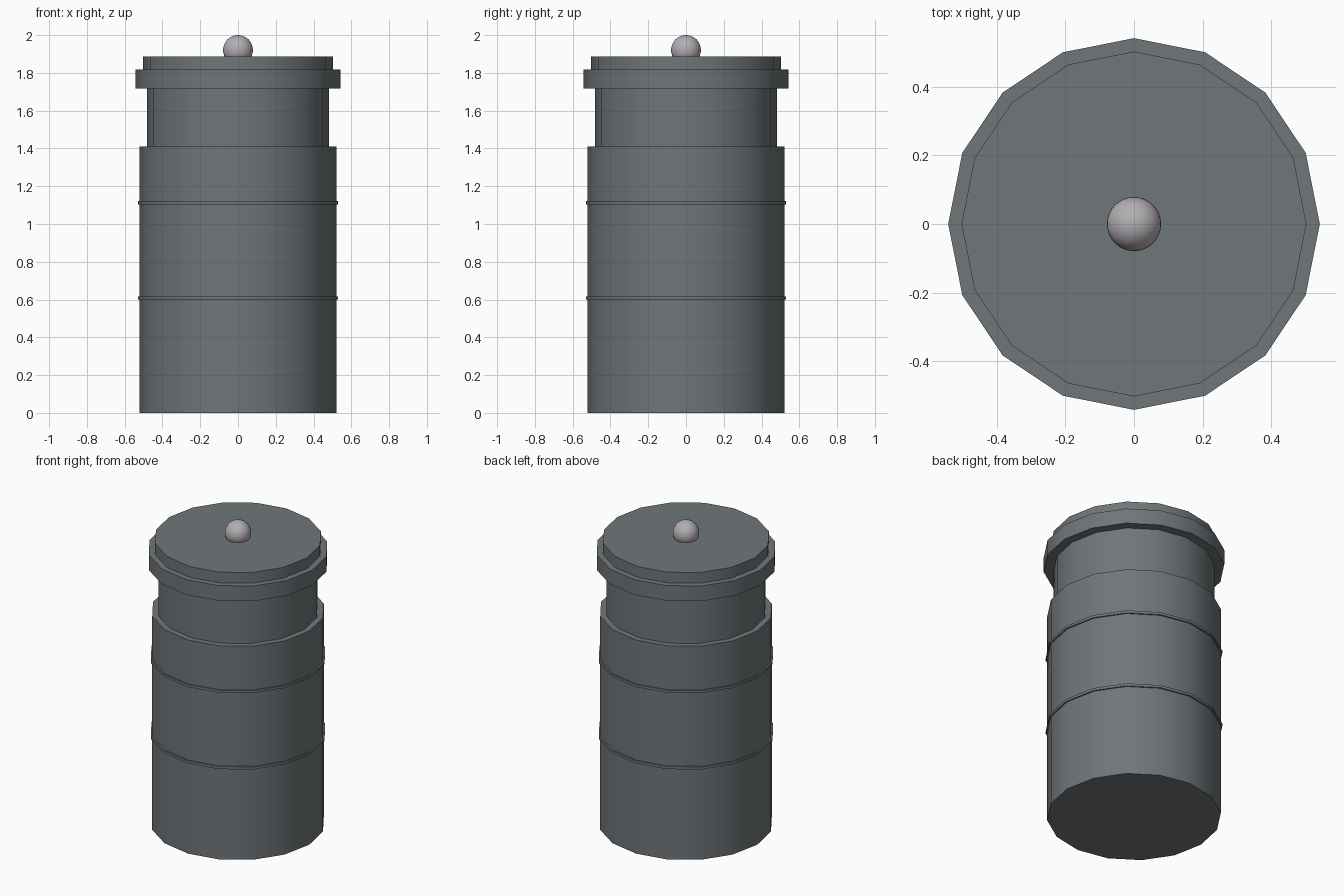
import bpy
import math

cube = bpy.data.objects.get("Cube")
if cube:
    bpy.data.objects.remove(cube, do_unlink=True)

SIDES = 16


def make_material(name, color):
    mat = bpy.data.materials.new(name)
    mat.use_nodes = True
    mat.diffuse_color = color
    mat.node_tree.nodes["Principled BSDF"].inputs["Base Color"].default_value = color
    return mat


steel = make_material("dark steel", (0.16, 0.18, 0.19, 1))
silver = make_material("pale silver", (0.45, 0.43, 0.45, 1))


def finish(name, mat):
    obj = bpy.context.object
    obj.name = name
    obj.data.materials.append(mat)
    bpy.ops.object.shade_smooth_by_angle(angle=math.radians(35))
    return obj


def drum(name, radius, bottom, top):
    # Rotated so that a corner lies on each axis
    bpy.ops.mesh.primitive_cylinder_add(
        vertices=SIDES, radius=radius, depth=top - bottom,
        location=(0, 0, (bottom + top) / 2))
    return finish(name, steel)


# Main canister and its two thin hoops
drum("body", 0.521, 0, 1.41)
drum("lower_hoop", 0.53, 0.60, 0.617)
drum("upper_hoop", 0.53, 1.104, 1.121)

# Narrow neck, wide rim and lid
drum("neck", 0.483, 1.41, 1.717)
drum("rim", 0.542, 1.717, 1.817)
drum("lid", 0.503, 1.817, 1.888)

# Round knob sunk into the lid
bpy.ops.mesh.primitive_uv_sphere_add(segments=32, ring_count=16, radius=0.079,
                                     location=(0, 0, 1.921))
finish("knob", silver)
